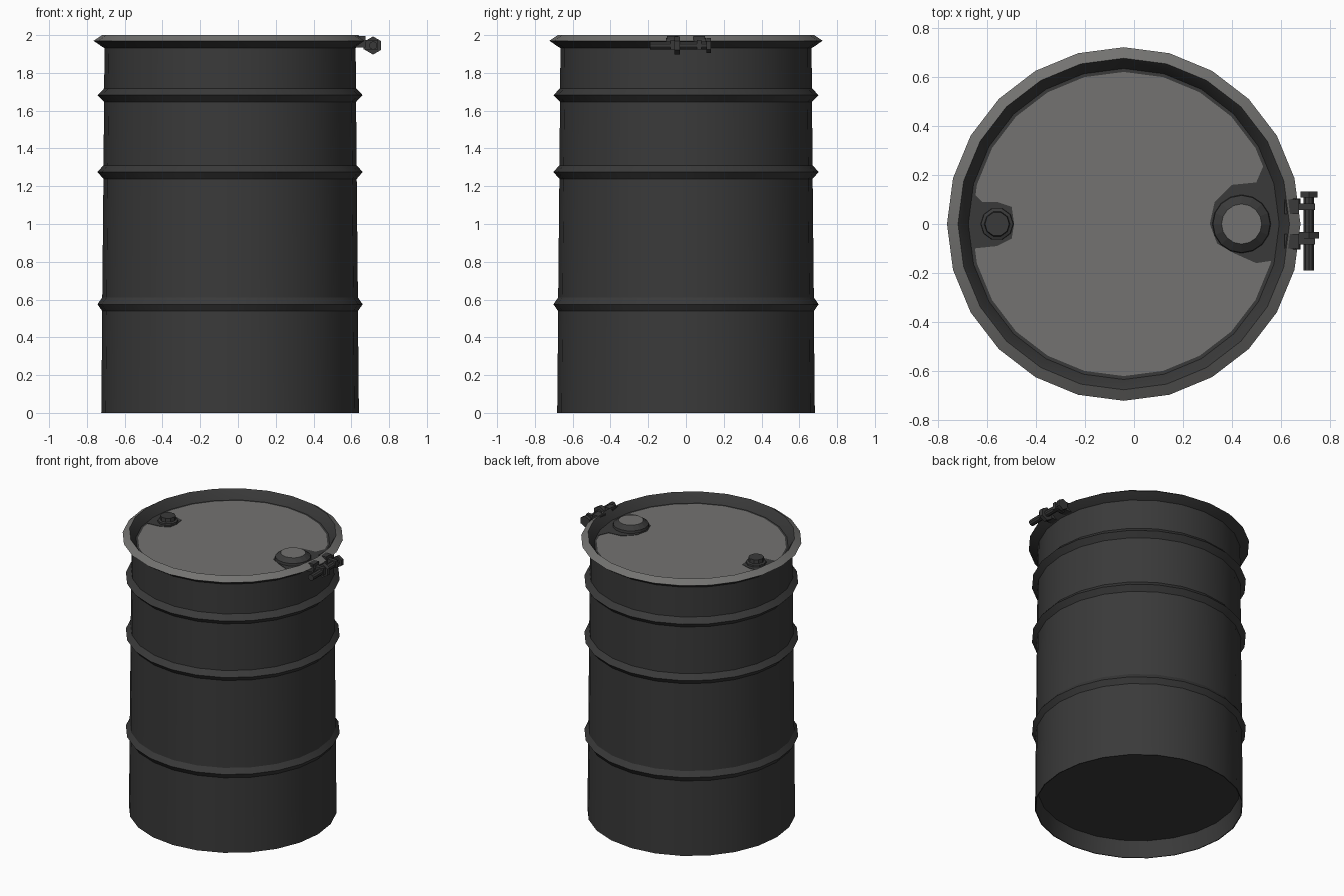
import bpy, bmesh, math
from mathutils import Matrix, Vector

old = bpy.data.objects.get("Cube")
if old:
    bpy.data.objects.remove(old, do_unlink=True)

CX = -0.042       # drum axis
LID_Z = 1.935


def make_material(name, rgb):
    m = bpy.data.materials.new(name)
    m.use_nodes = True
    col = (*rgb, 1.0)
    m.diffuse_color = col
    bsdf = m.node_tree.nodes["Principled BSDF"]
    bsdf.inputs["Base Color"].default_value = col
    bsdf.inputs["Roughness"].default_value = 0.7
    return m


DARK = make_material("charcoal", (0.042, 0.042, 0.042))
GREY = make_material("worn_grey", (0.172, 0.170, 0.164))


def finish(name, bm, smooth=True):
    mesh = bpy.data.meshes.new(name)
    bm.to_mesh(mesh)
    bm.free()
    mesh.materials.append(DARK)
    mesh.materials.append(GREY)
    ob = bpy.data.objects.new(name, mesh)
    bpy.context.collection.objects.link(ob)
    if smooth:
        bpy.ops.object.select_all(action='DESELECT')
        ob.select_set(True)
        bpy.context.view_layer.objects.active = ob
        bpy.ops.object.shade_smooth_by_angle(angle=math.radians(25))
    return ob


def lathe(name, profile, x, sides, grey=(), smooth=True):
    """Turn (radius, z) points about a vertical axis; grey lists segments."""
    bm = bmesh.new()
    rings = []
    for r, z in profile:
        if r == 0:
            rings.append([bm.verts.new((x, 0, z))] * sides)
        else:
            rings.append([bm.verts.new((x + r * math.cos(math.tau * i / sides),
                                        r * math.sin(math.tau * i / sides), z))
                          for i in range(sides)])
    for s, (a, b) in enumerate(zip(rings, rings[1:])):
        for i in range(sides):
            j = (i + 1) % sides
            quad = list(dict.fromkeys((a[i], a[j], b[j], b[i])))
            bm.faces.new(quad).material_index = 1 if s in grey else 0
    return finish(name, bm, smooth)


def rod(name, x, z, y0, y1, r, sides):
    bm = bmesh.new()
    mat = Matrix.Translation((x, (y0 + y1) / 2, z)) @ Matrix.Rotation(math.pi / 2, 4, 'X')
    bmesh.ops.create_cone(bm, cap_ends=True, segments=sides, radius1=r,
                          radius2=r, depth=y1 - y0, matrix=mat)
    return finish(name, bm, sides > 6)


def box(name, lo, hi):
    bm = bmesh.new()
    lo, hi = Vector(lo), Vector(hi)
    bmesh.ops.create_cube(bm, size=1, matrix=Matrix.Translation((lo + hi) / 2)
                          @ Matrix.Diagonal((*(hi - lo), 1)))
    return finish(name, bm, False)


def plate(name, outline):
    """Thin painted patch lying on the lid."""
    bm = bmesh.new()
    face = bm.faces.new([bm.verts.new((x, y, LID_Z)) for x, y in outline])
    out = bmesh.ops.extrude_face_region(bm, geom=[face])
    top = [v for v in out["geom"] if isinstance(v, bmesh.types.BMVert)]
    bmesh.ops.translate(bm, verts=top, vec=(0, 0, 0.003))
    bmesh.ops.recalc_face_normals(bm, faces=bm.faces)
    return finish(name, bm, False)


# Drum wall, tapering slightly, with a recessed base
def wall(z):
    return 0.682 - 0.009 * z


shell = [(0, 0.12), (0.66, 0.12), (0.676, 0), (wall(0), 0)]
for z in (0.575, 1.275, 1.682):
    shell += [(wall(z), z - 0.036), (0.702, z), (wall(z), z + 0.036)]
shell += [(wall(1.94), 1.94)]
lathe("drum_shell", shell, CX, 24)

# Rim with a worn upper slope and dark inner wall
lathe("rim", [(0.66, 1.93), (0.675, 1.937), (0.723, 1.97), (0.678, 2.0),
              (0.665, 1.985), (0.636, LID_Z)], CX, 24, grey=(2,))

# Lid with a dark border
lathe("lid", [(0.64, LID_Z), (0.622, LID_Z), (0, LID_Z)], CX, 24, grey=(1,))

# Dark patches around the two bungs
plate("small_bung_patch", [(-0.66, 0.13), (-0.674, 0), (-0.655, -0.10), (-0.56, -0.09),
                           (-0.50, -0.06), (-0.49, 0), (-0.50, 0.07), (-0.56, 0.09),
                           (-0.62, 0.09)])
plate("large_bung_patch", [(0.59, 0), (0.56, 0.17), (0.53, 0.24), (0.50, 0.17),
                           (0.40, 0.16), (0.33, 0.09), (0.31, 0), (0.34, -0.08),
                           (0.41, -0.12), (0.50, -0.16), (0.565, -0.15)])

# Bungs
lathe("large_bung", [(0.12, LID_Z), (0.117, 1.955), (0.082, 1.98), (0, 1.98)],
      0.44, 16, grey=(2,), smooth=False)
lathe("small_bung", [(0.068, LID_Z), (0.066, 1.95), (0.053, 1.955), (0.05, 1.982), (0, 1.982)],
      -0.56, 10, smooth=False)

# Clamp: bolt through two lugs fixed to the rim
BX, BZ = 0.715, 1.945
rod("clamp_bolt", BX, BZ, -0.19, 0.12, 0.022, 10)
rod("clamp_nut", BX, BZ, -0.06, -0.032, 0.048, 6)
rod("bolt_head", BX, BZ, 0.108, 0.132, 0.04, 6)
for side, name in ((1, "back"), (-1, "front")):
    y = 0.07 * side
    box(f"{name}_lug_base", (0.615, y - 0.03, 1.935), (0.675, y + 0.03, 1.995))
    box(f"{name}_lug_arm", (0.665, y - 0.013, 1.925), (0.74, y + 0.013, 1.975))
    rod(f"{name}_lug_pin", 0.66, 1.965, min(y, y + 0.035 * side),
        max(y, y + 0.035 * side), 0.02, 8)
